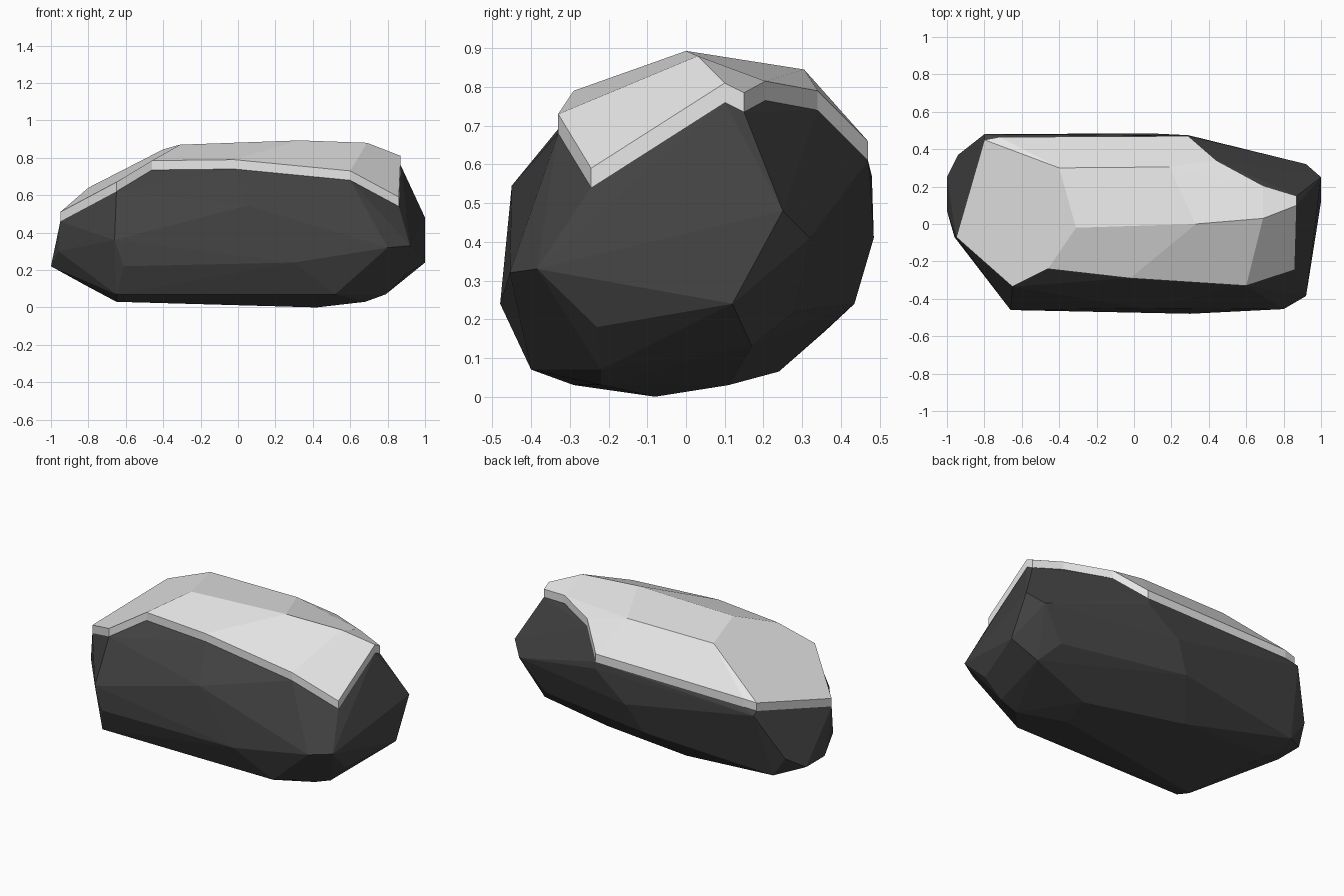
import bpy
import bmesh
from mathutils import Vector

# Remove the default cube only
default_cube = bpy.data.objects.get("Cube")
if default_cube:
    bpy.data.objects.remove(default_cube, do_unlink=True)


def make_material(name, colour):
    material = bpy.data.materials.new(name)
    material.use_nodes = True
    rgba = (*colour, 1.0)
    material.diffuse_color = rgba
    shader = material.node_tree.nodes["Principled BSDF"]
    shader.inputs["Base Color"].default_value = rgba
    shader.inputs["Roughness"].default_value = 0.9
    return material


def add_object(name, bm, material):
    mesh = bpy.data.meshes.new(name)
    bm.to_mesh(mesh)
    bm.free()
    mesh.materials.append(material)
    obj = bpy.data.objects.new(name, mesh)
    bpy.context.scene.collection.objects.link(obj)
    return obj


stone_grey = make_material("stone_dark_grey", (0.055, 0.055, 0.055))
snow_white = make_material("snow_white", (0.8, 0.8, 0.8))

# Snow edge, counter-clockwise seen from above, shared by cap and boulder
SNOW_DEPTH = Vector((0, 0, 0.05))
snow_rim = [Vector(p) for p in (
    (-.95, -.07, .51), (-.65, -.335, .67), (-.46, -.24, .785),
    (-.02, -.29, .79), (.6, -.33, .73), (.86, -.245, .59),
    (.87, .1, .81), (.87, .15, .785), (.69, .205, .815),
    (.44, .34, .79), (.29, .47, .66), (-.72, .465, .65), (-.8, .45, .64),
)]
snow_foot = [p - SNOW_DEPTH for p in snow_rim]

# Ridge corners on top of the snow
snow_ridge = [Vector(p) for p in (
    (-.31, -.02, .87), (.33, 0, .893), (.69, .03, .88),
    (.19, .305, .845), (-.4, .3, .845),
)]

# Boulder corners below the snow
front_corners = [
    (-.66, -.46, .36), (-.61, -.46, .22), (.3, -.48, .24), (.05, -.45, .545),
    (.8, -.455, .32), (.92, -.385, .33), (.52, -.4, .07), (-.65, -.4, .07),
]
base_corners = [
    (-.65, -.29, .03), (.42, -.08, 0), (.68, -.22, .03), (.79, -.22, .07),
    (.46, .11, .03), (-.17, .24, .065), (-.8, .2, .11),
]
end_corners = [
    (1, .25, .48), (1, .12, .24), (.9, -.23, .18), (.92, .32, .41),
    (.85, .17, .13), (-1, .25, .22), (-1, .07, .22), (-.96, -.07, .3),
    (-.94, .37, .3),
]
back_corners = [
    (.77, .28, .22), (-.02, .435, .24), (.08, .485, .41),
    (.29, .475, .57), (-.8, .48, .57), (-.85, .36, .17),
]


def build_boulder():
    bm = bmesh.new()
    corners = front_corners + base_corners + end_corners + back_corners
    for point in corners + snow_foot:
        bm.verts.new(point)
    hull = bmesh.ops.convex_hull(bm, input=bm.verts[:])
    unused = {v for v in hull["geom_interior"] + hull["geom_unused"]
              if isinstance(v, bmesh.types.BMVert)}
    bmesh.ops.delete(bm, geom=list(unused), context="VERTS")
    # Join nearly coplanar triangles into broad facets
    bmesh.ops.dissolve_limit(bm, angle_limit=0.05,
                             verts=bm.verts[:], edges=bm.edges[:])
    bmesh.ops.recalc_face_normals(bm, faces=bm.faces[:])
    return add_object("boulder", bm, stone_grey)


def build_snow_cap():
    bm = bmesh.new()
    rim = [bm.verts.new(p) for p in snow_rim]
    foot = [bm.verts.new(p) for p in snow_foot]
    west, middle, east, back_east, back_west = [
        bm.verts.new(p) for p in snow_ridge]

    # Broad top facets
    facets = [
        (rim[0], rim[1], rim[2], west, back_west, rim[12]),
        (rim[2], rim[3], middle, west),
        (rim[3], rim[4], east, middle),
        (rim[4], rim[5], rim[6], east),
        (rim[6], rim[7], rim[8], east),
        (rim[8], back_east, middle, east),
        (rim[8], rim[9], back_east),
        (rim[9], rim[10], back_east),
        (rim[10], rim[11], back_west, back_east),
        (rim[11], rim[12], back_west),
        (west, middle, back_east, back_west),
    ]
    for facet in facets:
        bm.faces.new(facet)

    # Upright band around the snow edge
    count = len(rim)
    for i in range(count):
        j = (i + 1) % count
        bm.faces.new((foot[i], foot[j], rim[j], rim[i]))
    return add_object("snow_cap", bm, snow_white)


build_boulder()
build_snow_cap()
